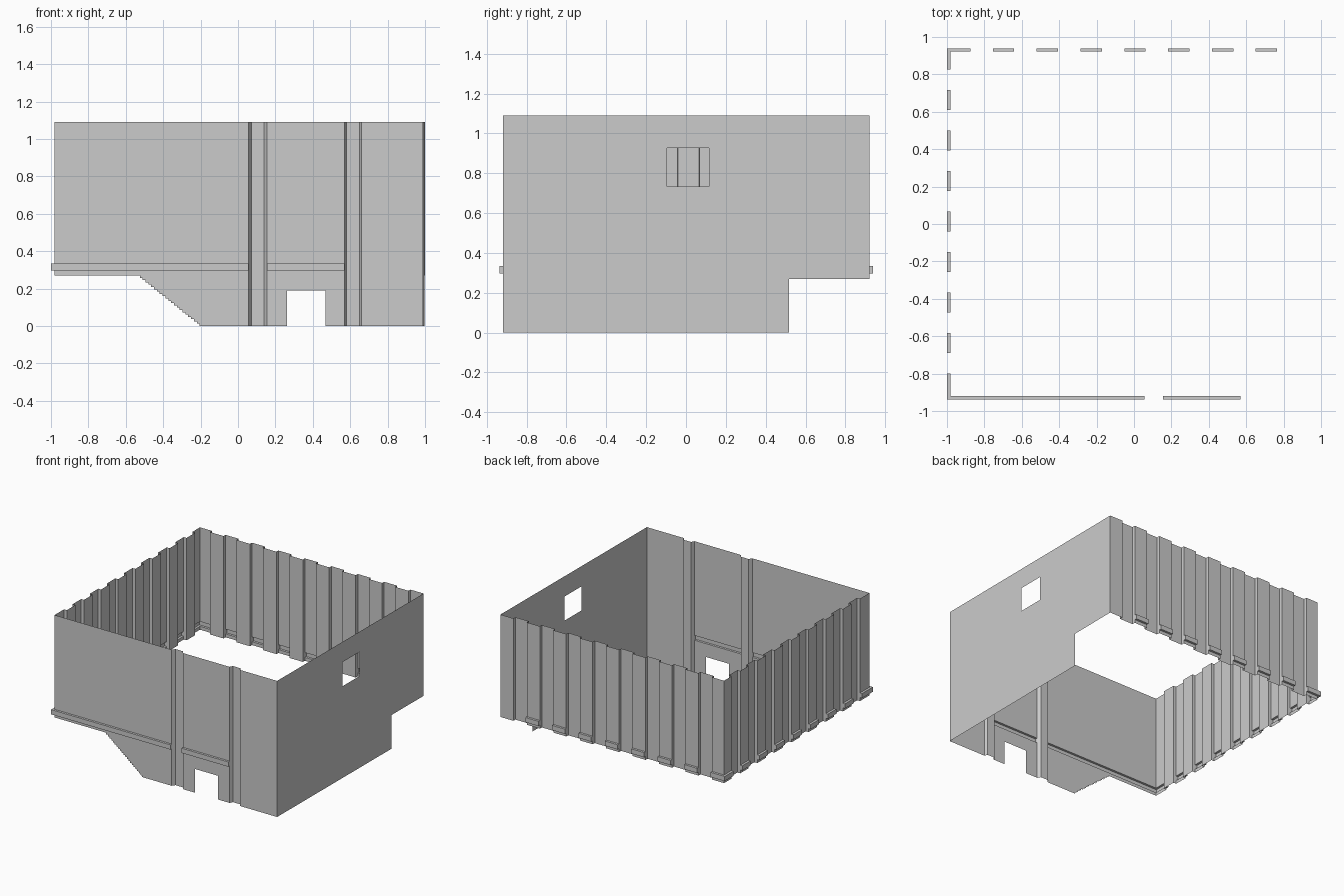
import bpy, bmesh

if "Cube" in bpy.data.objects:
    bpy.data.objects.remove(bpy.data.objects["Cube"])

TOP, LOW = 1.09, 0.27          # wall top, raised bottom edge
L0, L1, LOUT = 0.297, 0.335, 0.018   # pressed ledge heights and projection
DEEP = 0.025                   # groove depth
XL, YF, YB = -0.982, -0.919, 0.921   # wall planes
XRF, XRB = 0.99, 1.0           # right wall runs very slightly askew


class Wall:
    """Sheet wall built from faces; to_xyz maps (along, outward, z) to space."""

    def __init__(self, name, to_xyz):
        self.name, self.map, self.bm = name, to_xyz, bmesh.new()

    def face(self, pts):
        self.bm.faces.new([self.bm.verts.new(self.map(*p)) for p in pts])

    def strip(self, a0, o0, a1, o1, z0, z1):
        self.face([(a0, o0, z0), (a1, o1, z0), (a1, o1, z1), (a0, o0, z1)])

    def flat(self, outline):
        self.face([(a, 0, z) for a, z in outline])

    def groove(self, a, b, slope, z0):
        self.strip(a, 0, a + slope, -DEEP, z0, TOP)
        self.strip(a + slope, -DEEP, b - slope, -DEEP, z0, TOP)
        self.strip(b - slope, -DEEP, b, 0, z0, TOP)

    def ledge(self, a, b, wrap_a=False, wrap_b=False):
        # outward pressed ledge, open to the inside; wraps a corner if asked
        oa, ob = a - LOUT * wrap_a, b + LOUT * wrap_b
        self.strip(oa, LOUT, ob, LOUT, L0, L1)
        for z in (L0, L1):
            self.face([(a, 0, z), (b, 0, z), (ob, LOUT, z), (oa, LOUT, z)])
        for p, wrap in ((a, wrap_a), (b, wrap_b)):
            if not wrap:
                self.strip(p, 0, p, LOUT, L0, L1)

    def panel(self, a, b, wrap_a=False, wrap_b=False, lower=None):
        self.strip(a, 0, b, 0, L1, TOP)
        self.flat((lower or [(a, LOW), (b, LOW)]) + [(b, L0), (a, L0)])
        self.ledge(a, b, wrap_a, wrap_b)

    def finish(self):
        bmesh.ops.remove_doubles(self.bm, verts=self.bm.verts, dist=1e-4)
        bmesh.ops.recalc_face_normals(self.bm, faces=self.bm.faces)
        mesh = bpy.data.meshes.new(self.name)
        self.bm.to_mesh(mesh)
        self.bm.free()
        bpy.context.collection.objects.link(bpy.data.objects.new(self.name, mesh))


def corrugated(wall, start, end, first, pitch, width, wrap_end):
    a = start
    for i in range(8):
        g = first + pitch * i
        wall.panel(a, g, wrap_a=(i == 0))
        wall.groove(g, g + width, 0.001, LOW)
        a = g + width
    if wrap_end:
        wall.panel(a, end, wrap_b=True)
    else:
        wall.strip(a, 0, end, 0, LOW, TOP)
    wall.finish()


# Left and back corrugated walls
corrugated(Wall("left_wall", lambda a, o, z: (XL - o, a, z)),
           YF, YB, -0.80, 0.2165, 0.11, True)
corrugated(Wall("back_wall", lambda a, o, z: (a, YB + o, z)),
           XL, XRB, -0.875, 0.2343, 0.12, False)

# Front wall: stepped lower edge, two grooves, doorway
front = Wall("front_wall", lambda a, o, z: (a, YF - o, z))
steps = 22
stairs = [(XL, LOW)]
for i in range(steps):
    x = -0.525 + 0.335 * i / steps
    stairs += [(x, LOW * (1 - i / steps)), (x, LOW * (1 - (i + 1) / steps))]
front.panel(XL, 0.056, wrap_a=True, lower=stairs + [(0.056, 0)])
front.groove(0.056, 0.155, 0.016, 0)
front.panel(0.155, 0.57, lower=[(0.155, 0), (0.263, 0), (0.263, 0.19),
                                (0.468, 0.19), (0.468, 0), (0.57, 0)])
front.groove(0.57, 0.66, 0.011, 0)
front.strip(0.66, 0, XRF, 0, 0, TOP)
front.finish()

# Right wall: flat sheet with window and raised rear corner
right = Wall("right_wall", lambda a, o, z: (
    XRF + (XRB - XRF) * (a - YF) / (YB - YF) + o, a, z))
w0, w1, wz0, wz1, mid = -0.095, 0.115, 0.735, 0.928, 0.01
right.flat([(YF, 0), (mid, 0), (mid, wz0), (w0, wz0), (w0, wz1),
            (mid, wz1), (mid, TOP), (YF, TOP)])
right.flat([(mid, 0), (0.518, 0), (0.518, LOW), (YB, LOW), (YB, TOP),
            (mid, TOP), (mid, wz1), (w1, wz1), (w1, wz0), (mid, wz0)])
right.finish()
